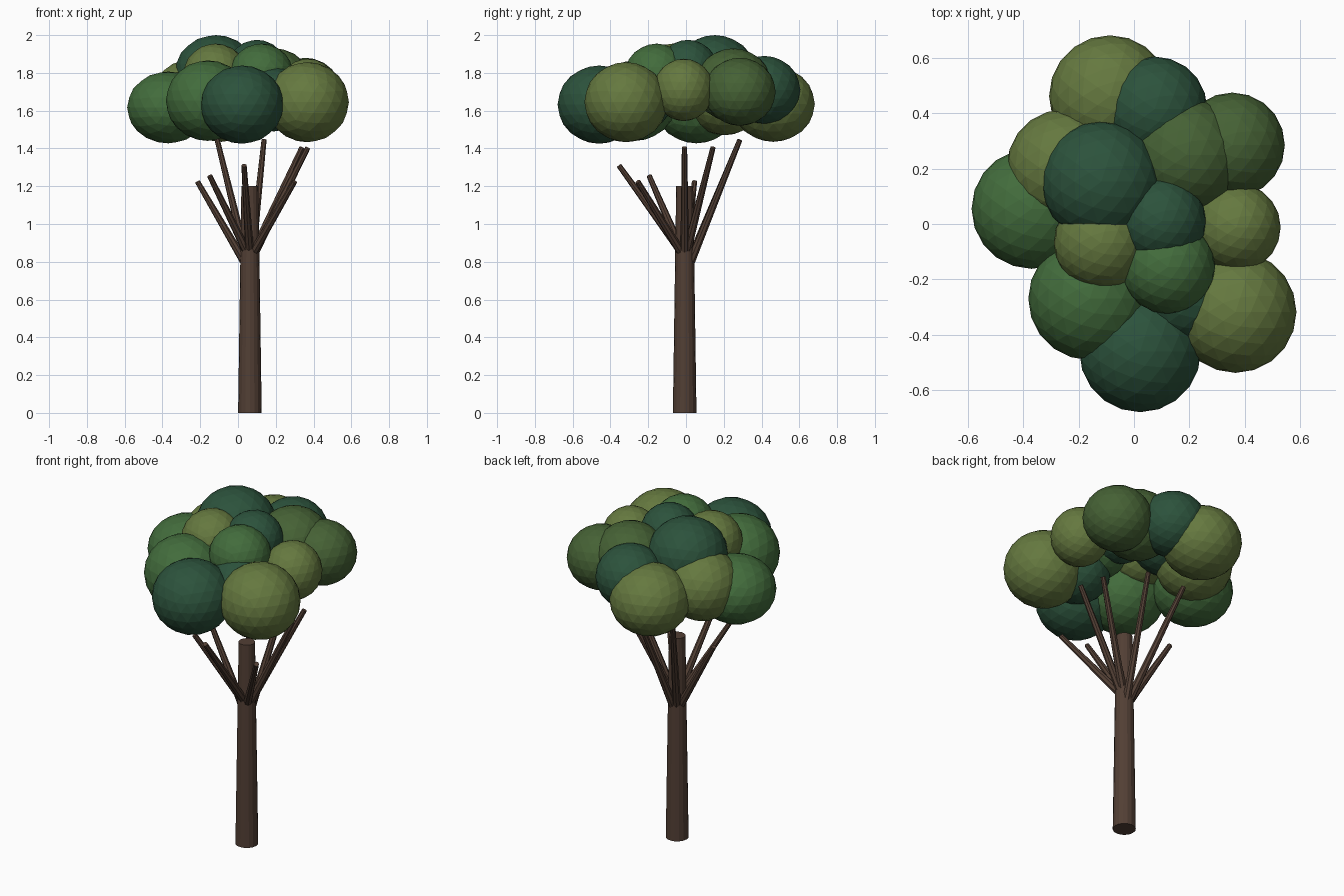
import bpy
from mathutils import Vector


def material(name, rgb):
    m = bpy.data.materials.new(name)
    m.diffuse_color = (*rgb, 1)
    return m


bark = material("bark", (0.085, 0.05, 0.035))
leaf = {
    "olive": material("leaf_olive", (0.13, 0.19, 0.05)),
    "green": material("leaf_green", (0.055, 0.15, 0.045)),
    "mid": material("leaf_mid", (0.06, 0.12, 0.035)),
    "dark": material("leaf_dark", (0.025, 0.085, 0.045)),
}


def limb(name, start, end, r1, r2, sides):
    """Tapered flat-sided cylinder between two points."""
    a, b = Vector(start), Vector(end)
    d = b - a
    bpy.ops.mesh.primitive_cone_add(vertices=sides, radius1=r1, radius2=r2,
                                    depth=d.length, location=(a + b) / 2,
                                    rotation=d.to_track_quat('Z', 'Y').to_euler())
    ob = bpy.context.object
    ob.name = name
    ob.data.materials.append(bark)


def clump(name, x, y, z, r, rz, tone):
    """Faceted, slightly flattened ball of leaves."""
    bpy.ops.mesh.primitive_ico_sphere_add(subdivisions=3, radius=1, location=(x, y, z))
    ob = bpy.context.object
    ob.name = name
    ob.scale = (r, r, rz)
    ob.data.materials.append(leaf[tone])


# Trunk
CX, CY = 0.063, -0.007
limb("trunk", (CX, CY, 0), (CX, CY, 1.2), 0.0625, 0.045, 16)

# Branches: start height on the trunk axis, then tip
branches = [
    (0.83, 0.032, -0.355, 1.31),
    (0.82, -0.15, -0.195, 1.255),
    (0.82, 0.30, -0.255, 1.225),
    (0.75, -0.215, 0.045, 1.225),
    (0.80, 0.37, -0.008, 1.405),
    (0.81, 0.338, 0.143, 1.405),
    (0.72, 0.138, 0.285, 1.445),
    (0.74, -0.11, 0.285, 1.445),
]
for i, (z0, x, y, z) in enumerate(branches):
    limb(f"branch_{i + 1}", (CX, CY, z0), (x, y, z), 0.024, 0.014, 8)

# Leaf clumps: centre, radius, vertical radius, tone
clumps = [
    # outer ring
    (-0.087, 0.462, 1.635, 0.22, 0.20, "olive"),
    (0.075, 0.415, 1.71, 0.19, 0.18, "dark"),
    (0.355, 0.285, 1.70, 0.19, 0.18, "mid"),
    (0.37, -0.012, 1.71, 0.16, 0.165, "olive"),
    (0.367, -0.318, 1.645, 0.22, 0.212, "olive"),
    (0.022, -0.46, 1.632, 0.22, 0.207, "dark"),
    (-0.16, -0.27, 1.653, 0.222, 0.213, "green"),
    (-0.37, 0.055, 1.617, 0.217, 0.19, "green"),
    (-0.25, 0.205, 1.67, 0.21, 0.20, "olive"),
    # inner and top
    (0.19, 0.25, 1.735, 0.205, 0.195, "mid"),
    (0.19, -0.25, 1.66, 0.18, 0.17, "dark"),
    (-0.118, 0.153, 1.80, 0.217, 0.20, "dark"),
    (-0.12, -0.068, 1.79, 0.17, 0.165, "olive"),
    (0.10, 0.01, 1.815, 0.16, 0.16, "dark"),
    (0.123, -0.155, 1.79, 0.17, 0.165, "green"),
]
for i, c in enumerate(clumps):
    clump(f"leaf_clump_{i + 1}", *c)
